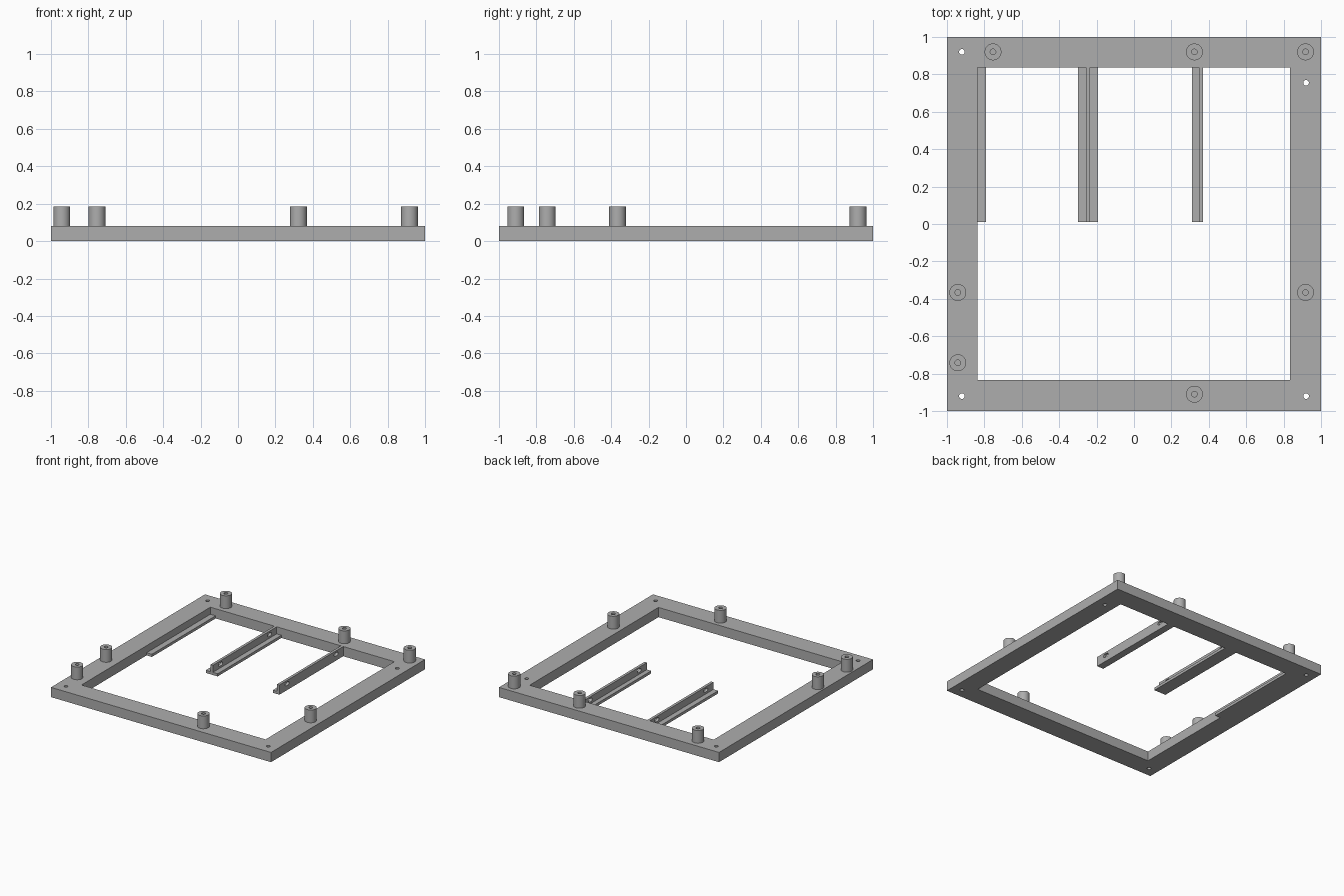
import bpy, bmesh, math
from mathutils import Matrix

if "Cube" in bpy.data.objects:
    bpy.data.objects.remove(bpy.data.objects["Cube"])

grey = bpy.data.materials.new("matte grey")
grey.diffuse_color = (0.42, 0.42, 0.42, 1)
grey.use_nodes = True
grey.node_tree.nodes["Principled BSDF"].inputs["Base Color"].default_value = grey.diffuse_color

T = 0.08                       # frame height
W = 0.022                      # rail sheet thickness


def rect(x0, y0, x1, y1):
    return [(x0, y0), (x1, y0), (x1, y1), (x0, y1)]


def circle(cx, cy, r, n=32, stretch=0.0):
    """Circle, or a slot when stretched along its first axis."""
    pts = []
    for i in range(n):
        a = 2 * math.pi * (i + 0.5) / n
        shift = math.copysign(stretch, math.cos(a))
        pts.append((cx + shift + r * math.cos(a), cy + r * math.sin(a)))
    return pts


def plate(name, outline, holes, depth, matrix):
    """Extrude an outline with holes from 0 to depth, then place it."""
    cu = bpy.data.curves.new(name, 'CURVE')
    cu.dimensions = '2D'
    cu.fill_mode = 'BOTH'
    cu.extrude = depth / 2
    for loop in [outline] + holes:
        sp = cu.splines.new('POLY')
        sp.points.add(len(loop) - 1)
        for p, (x, y) in zip(sp.points, loop):
            p.co = (x, y, 0, 1)
        sp.use_cyclic_u = True
    ob = bpy.data.objects.new(name, cu)
    bpy.context.collection.objects.link(ob)
    bpy.ops.object.select_all(action='DESELECT')
    ob.select_set(True)
    bpy.context.view_layer.objects.active = ob
    bpy.ops.object.convert(target='MESH')
    ob = bpy.context.view_layer.objects.active
    bm = bmesh.new()
    bm.from_mesh(ob.data)
    bmesh.ops.remove_doubles(bm, verts=bm.verts, dist=1e-5)
    bmesh.ops.transform(bm, verts=bm.verts,
                        matrix=matrix @ Matrix.Translation((0, 0, depth / 2)))
    bmesh.ops.recalc_face_normals(bm, faces=bm.faces)
    bm.to_mesh(ob.data)
    bm.free()
    ob.data.materials.clear()
    ob.data.materials.append(grey)
    bpy.ops.object.shade_smooth_by_angle(angle=math.radians(30))
    return ob


def at(x, y, z):
    return Matrix.Translation((x, y, z))


# Square frame with four screw holes
screws = [(-0.92, 0.92), (0.92, 0.755), (-0.92, -0.92), (0.92, -0.92)]
plate("frame", rect(-1, -1, 1, 1),
      [rect(-0.838, -0.835, 0.835, 0.838)] + [circle(x, y, 0.015) for x, y in screws],
      T, at(0, 0, 0))

# Hollow standoffs
posts = [(-0.754, 0.92), (0.323, 0.92), (0.917, 0.92), (-0.942, -0.366),
         (0.917, -0.366), (-0.942, -0.742), (0.323, -0.91)]
for i, (x, y) in enumerate(posts):
    plate(f"standoff_{i + 1}", circle(0, 0, 0.045), [circle(0, 0, 0.015)],
          0.105, at(x, y, T))

# Card rails: bottom ledges
Y0, Y1 = 0.01, 0.838
ledges = {"left_ledge": (-0.838, -0.79), "middle_ledge": (-0.30, -0.192),
          "right_ledge": (0.31, 0.37)}
for name, (x0, x1) in ledges.items():
    plate(name, rect(x0, Y0, x1, Y1), [], W, at(0, 0, 0))

# Upright webs with a slot near each end (local x -> y, y -> z, z -> x)
upright = Matrix(((0, 0, 1, 0), (1, 0, 0, 0), (0, 1, 0, 0), (0, 0, 0, 1)))
for name, x in (("middle_web", -0.257), ("right_web", 0.348)):
    plate(name, rect(Y0, W, Y1, T),
          [circle(y, 0.052, 0.014, 24, 0.012) for y in (0.11, 0.745)],
          W, at(x, 0, 0) @ upright)
